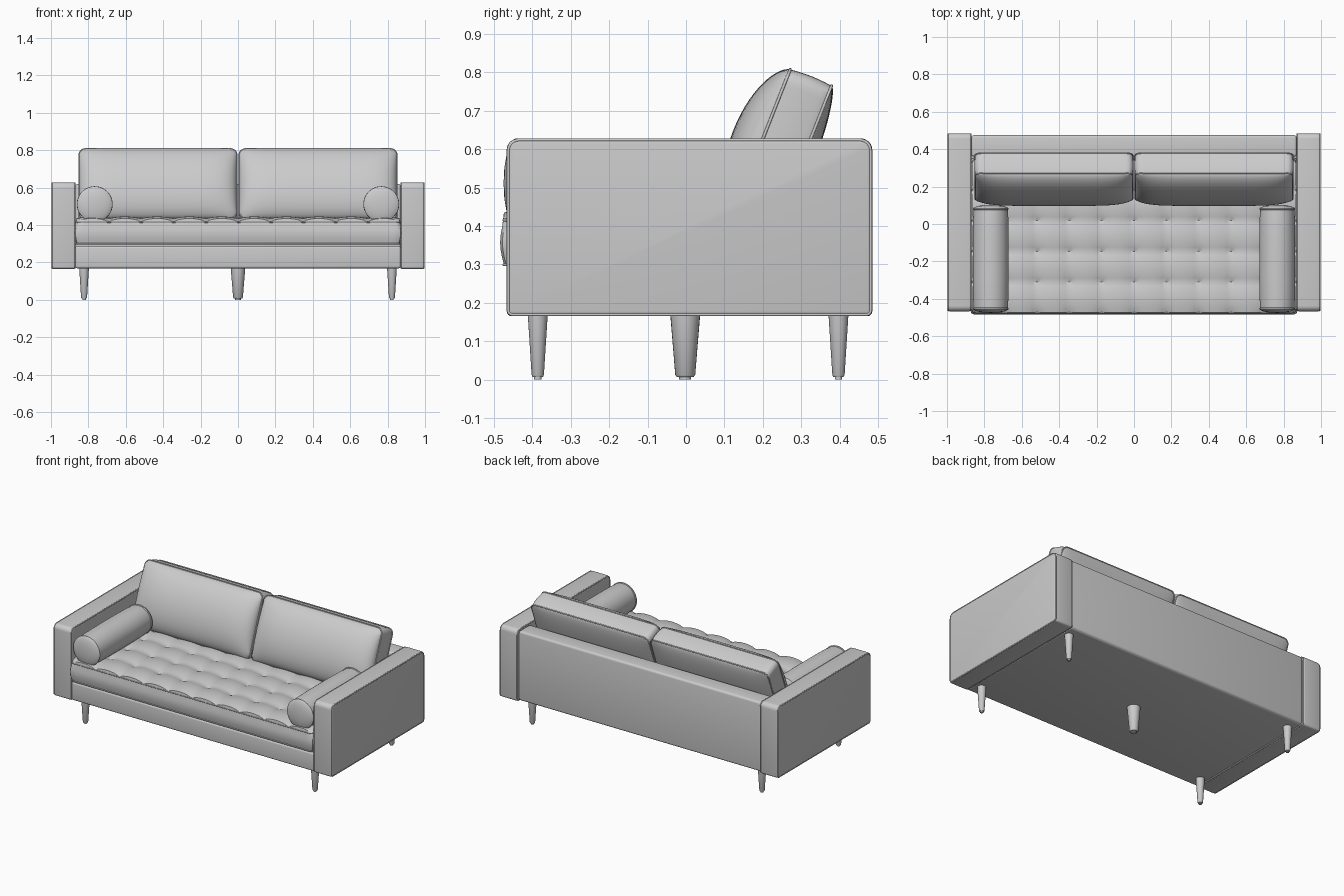
import bpy, bmesh, math
from mathutils import Matrix, Vector

if "Cube" in bpy.data.objects:
    bpy.data.objects.remove(bpy.data.objects["Cube"])

grey = bpy.data.materials.new("light grey")
grey.diffuse_color = (0.6, 0.6, 0.6, 1)
grey.use_nodes = True
grey.node_tree.nodes["Principled BSDF"].inputs["Base Color"].default_value = grey.diffuse_color


def finish(obj, angle=40):
    obj.data.materials.clear()
    obj.data.materials.append(grey)
    bpy.ops.object.select_all(action='DESELECT')
    obj.select_set(True)
    bpy.context.view_layer.objects.active = obj
    bpy.ops.object.shade_smooth_by_angle(angle=math.radians(angle))
    return obj


def from_bmesh(name, bm, matrix=Matrix()):
    bmesh.ops.recalc_face_normals(bm, faces=bm.faces)
    me = bpy.data.meshes.new(name)
    bm.to_mesh(me)
    bm.free()
    obj = bpy.data.objects.new(name, me)
    bpy.context.collection.objects.link(obj)
    obj.matrix_world = matrix
    return finish(obj)


def box(name, lo, hi, bevel, top_round=0):
    """Bevelled box; top_round rounds the top edges that run along x."""
    lo, hi = Vector(lo), Vector(hi)
    bm = bmesh.new()
    bmesh.ops.create_cube(bm, size=1, matrix=Matrix.Translation((lo + hi) / 2)
                          @ Matrix.Diagonal((*(hi - lo), 1)))
    if top_round:
        top = [e for e in bm.edges if all(v.co.z > hi.z - 1e-4 for v in e.verts)
               and abs(e.verts[0].co.x - e.verts[1].co.x) > 0.01]
        bmesh.ops.bevel(bm, geom=top, offset=top_round, segments=6, profile=0.5, affect='EDGES')
    sharp = [e for e in bm.edges if e.calc_face_angle(0) > 0.6]
    bmesh.ops.bevel(bm, geom=sharp, offset=bevel, segments=4, profile=0.5, affect='EDGES')
    return from_bmesh(name, bm)


def lathe(name, profile, matrix, seg=32):
    """Spin (radius, height) points round local z."""
    bm = bmesh.new()
    vs = [bm.verts.new((r, 0, h)) for r, h in profile]
    es = [bm.edges.new(p) for p in zip(vs, vs[1:])]
    bmesh.ops.spin(bm, geom=vs + es, cent=(0, 0, 0), axis=(0, 0, 1),
                   angle=2 * math.pi, steps=seg)
    bmesh.ops.remove_doubles(bm, verts=bm.verts, dist=1e-5)
    return from_bmesh(name, bm, matrix)


def piping(name, points, radius, matrix=Matrix()):
    cu = bpy.data.curves.new(name, 'CURVE')
    cu.dimensions = '3D'
    cu.bevel_depth = radius
    cu.bevel_resolution = 2
    sp = cu.splines.new('POLY')
    sp.points.add(len(points) - 1)
    for p, co in zip(sp.points, points):
        p.co = (*co, 1)
    sp.use_cyclic_u = True
    obj = bpy.data.objects.new(name, cu)
    bpy.context.collection.objects.link(obj)
    obj.matrix_world = matrix
    bpy.ops.object.select_all(action='DESELECT')
    obj.select_set(True)
    bpy.context.view_layer.objects.active = obj
    bpy.ops.object.convert(target='MESH')
    return finish(bpy.context.view_layer.objects.active, 80)


def round_rect(x0, x1, y0, y1, radii):
    """Outline from lower left, anticlockwise, one radius per corner."""
    pts = []
    corners = [(x0, y0, 1, 1), (x1, y0, -1, 1), (x1, y1, -1, -1), (x0, y1, 1, -1)]
    for i, ((cx, cy, sx, sy), r) in enumerate(zip(corners, radii)):
        for k in range(7):
            a = math.pi * (1 + i / 2 + k / 12)
            pts.append((cx + sx * r + r * math.cos(a), cy + sy * r + r * math.sin(a)))
    return pts


def cushion(name, hw, hh, ht, r, nx, ny, front, back, matrix, even=False, side=0.012):
    """Two puffed sheets joined by a softly bulging band, with piped seams."""
    def spread(i, n):
        s = 2 * i / n - 1
        return s if even else math.sin(s * math.pi / 2)

    def place(u, v):
        x, y = u * hw, v * hh
        qx, qy = abs(x) - hw + r, abs(y) - hh + r
        if qx > 0 and qy > 0:
            k = max(qx, qy) / math.hypot(qx, qy)
            x = math.copysign(hw - r + qx * k, x)
            y = math.copysign(hh - r + qy * k, y)
        return x, y

    bm = bmesh.new()
    sheets = []
    for sign, puff in ((1, front), (-1, back)):
        g = [[bm.verts.new((*place(u, v), sign * (ht + puff(u, v))))
              for v in (spread(j, ny) for j in range(ny + 1))]
             for u in (spread(i, nx) for i in range(nx + 1))]
        for i in range(nx):
            for j in range(ny):
                bm.faces.new((g[i][j], g[i + 1][j], g[i + 1][j + 1], g[i][j + 1]))
        sheets.append(g)
    rim = ([(i, 0) for i in range(nx)] + [(nx, j) for j in range(ny)]
           + [(i, ny) for i in range(nx, 0, -1)] + [(0, j) for j in range(ny, 0, -1)])
    rows = [[sheets[0][i][j] for i, j in rim]]
    outline = [v.co.copy() for v in rows[0]]
    for k in range(1, 6):
        t = k / 6
        b = side * math.sin(math.pi * t)
        rows.append([bm.verts.new((c.x * (1 + b / hw), c.y * (1 + b / hh), ht * (1 - 2 * t)))
                     for c in outline])
    rows.append([sheets[1][i][j] for i, j in rim])
    for a, b in zip(rows, rows[1:]):
        for k in range(len(rim)):
            n = (k + 1) % len(rim)
            bm.faces.new((a[k], a[n], b[n], b[k]))
    from_bmesh(name, bm, matrix)
    for label, z in (("front", ht), ("rear", -ht)):
        piping(f"{name}_{label}_piping", [(c.x, c.y, z) for c in outline], 0.004, matrix)


# Frame: base and back
box("base", (-0.87, -0.465, 0.168), (0.87, 0.47, 0.287), 0.012)
box("back_panel", (-0.87, 0.36, 0.17), (0.87, 0.475, 0.62), 0.014)

# Arms with piped side panels
for side, s in (("left", -1), ("right", 1)):
    xs = sorted((s * 0.868, s * 0.998))
    box(f"{side}_arm", (xs[0], -0.467, 0.165), (xs[1], 0.485, 0.628), 0.013, 0.03)
    loop = round_rect(-0.463, 0.481, 0.169, 0.624, (0.012, 0.012, 0.03, 0.03))
    for label, x in (("inner", 0.872), ("outer", 0.994)):
        piping(f"{side}_arm_{label}_piping", [(s * x, y, z) for y, z in loop], 0.004)


# Tufted seat cushion, 10 by 5 pads
def tufts(u, v):
    a = abs(math.sin(math.pi * 5 * (u + 1)))
    b = abs(math.sin(math.pi * 2.5 * (v + 1)))
    return 0.03 * ((a + b) / 2) ** 0.6


cushion("seat_cushion", 0.865, 0.41, 0.058, 0.02, 80, 40, tufts, lambda u, v: 0,
        Matrix.Translation((0, -0.064, 0.357)), even=True, side=0.01)


# Leaning back cushions
def puff(depth):
    return lambda u, v: depth * max(0, 1 - u ** 6) ** 0.5 * max(0, 1 - v * v) ** 0.6


lean = Matrix.Rotation(math.radians(68.5), 4, 'X')
for side, s in (("left", -1), ("right", 1)):
    cushion(f"{side}_back_cushion", 0.421, 0.2, 0.058, 0.035, 36, 28, puff(0.08), puff(0.03),
            Matrix.Translation((s * 0.428, 0.252, 0.6)) @ lean, side=0.004)

# Bolsters with piped ends
end = [(0, 0.289), (0.04, 0.287), (0.07, 0.282), (0.086, 0.276), (0.091, 0.273),
       (0.095, 0.27), (0.095, 0.264), (0.091, 0.261), (0.094, 0.22), (0.096, 0.1)]
bolster = end + [(r, -h) for r, h in reversed(end)]
for side, s in (("left", -1), ("right", 1)):
    lathe(f"{side}_bolster", bolster, Matrix.Translation((s * 0.766, -0.186, 0.511))
          @ Matrix.Rotation(math.pi / 2, 4, 'X'), 48)


# Tapered legs with small foot pads
def leg(name, x, y, top, bottom):
    lathe(name, [(0, 0), (bottom * 0.6, 0), (bottom * 0.6, 0.007), (bottom * 0.85, 0.007),
                 (bottom, 0.012), (top, 0.17), (0, 0.17)], Matrix.Translation((x, y, 0)), 24)


for side, x in (("left", -0.823), ("right", 0.823)):
    leg(f"{side}_front_leg", x, -0.386, 0.026, 0.016)
    leg(f"{side}_rear_leg", x, 0.397, 0.026, 0.016)
leg("centre_leg", 0, -0.002, 0.039, 0.026)
